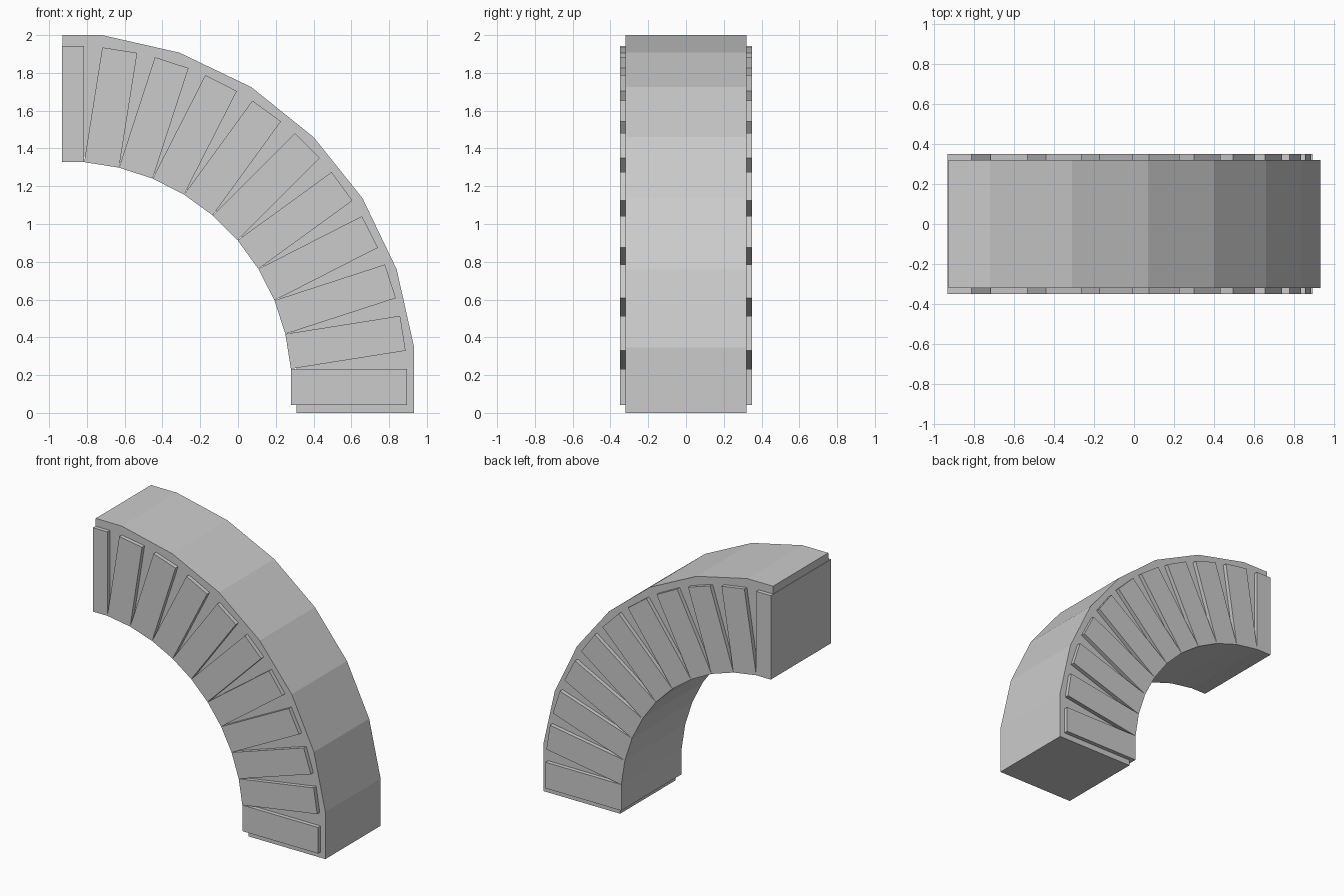
import bpy, bmesh
from math import sin, cos, radians

if "Cube" in bpy.data.objects:
    bpy.data.objects.remove(bpy.data.objects["Cube"])


def extrude_profile(name, pts, half_width):
    """Solid made from an x-z outline, extruded symmetrically along y."""
    bm = bmesh.new()
    face = bm.faces.new([bm.verts.new((x, -half_width, z)) for x, z in pts])
    new = bmesh.ops.extrude_face_region(bm, geom=[face])["geom"]
    verts = [v for v in new if isinstance(v, bmesh.types.BMVert)]
    bmesh.ops.translate(bm, vec=(0, 2 * half_width, 0), verts=verts)
    bmesh.ops.recalc_face_normals(bm, faces=bm.faces)
    mesh = bpy.data.meshes.new(name)
    bm.to_mesh(mesh)
    bm.free()
    obj = bpy.data.objects.new(name, mesh)
    bpy.context.collection.objects.link(obj)
    return obj


STEP, LENGTH, LIP = 0.187, 0.615, 0.03

# Inner edge of the arch: a chain of equal steps turning 9 degrees each
inner = [(0.28, 0.042), (0.28, 0.233)]
for k in range(1, 10):
    a = radians(9 * k)
    x, z = inner[-1]
    inner.append((x - STEP * sin(a), z + STEP * cos(a)))
inner.append((-0.933, inner[-1][1]))

# Rectangular voussoir blocks running through the arch
for k in range(11):
    a = radians(9 * k)
    dx, dz = LENGTH * cos(a), LENGTH * sin(a)
    (x0, z0), (x1, z1) = inner[k], inner[k + 1]
    extrude_profile(f"arch_block_{k + 1}",
                    [(x0, z0), (x0 + dx, z0 + dz), (x1 + dx, z1 + dz), (x1, z1)],
                    0.35)

# Main arch body, with its inner edge set slightly behind the blocks
outer = [(0.933, 0), (0.933, 0.345), (0.84, 0.76), (0.66, 1.135), (0.40, 1.46),
         (0.07, 1.725), (-0.31, 1.907), (-0.72, 2.0), (-0.93, 2.0)]
under = [(0.31, 0)]
for k, (x, z) in enumerate(inner[1:-1]):
    a = radians(9 * k + 4.5)
    under.append((x + LIP * cos(a), z + LIP * sin(a)))
under.append((-0.93, under[-1][1]))
extrude_profile("arch_body", outer + under[::-1], 0.32)
